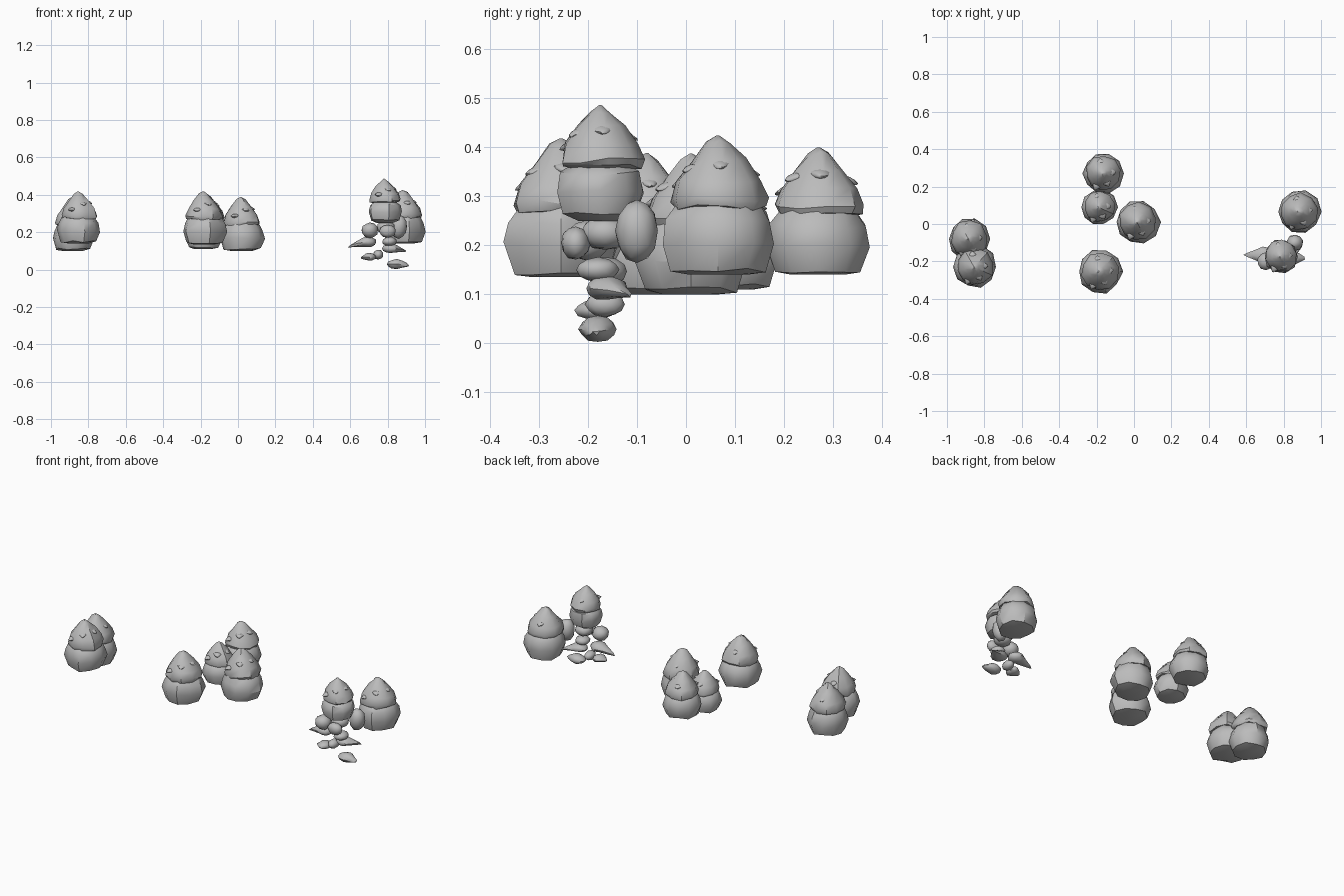
import bpy, bmesh, math, random
from mathutils import Vector

cube = bpy.data.objects.get("Cube")
if cube:
    bpy.data.objects.remove(cube, do_unlink=True)

random.seed(4)
GREY = (0.5, 0.5, 0.5, 1)
mat = bpy.data.materials.new("plain_grey")
mat.use_nodes = True
mat.diffuse_color = GREY
mat.node_tree.nodes["Principled BSDF"].inputs["Base Color"].default_value = GREY
parts = []


def finish(name, bm):
    bmesh.ops.recalc_face_normals(bm, faces=bm.faces)
    mesh = bpy.data.meshes.new(name)
    bm.to_mesh(mesh)
    bm.free()
    mesh.materials.append(mat)
    obj = bpy.data.objects.new(name, mesh)
    bpy.context.collection.objects.link(obj)
    parts.append(obj)
    return obj


def tier(name, centre, profile, width, base, height, sides=10, turn=0.0):
    """Irregular turned shape; profile holds (radius, height) as fractions."""
    bm = bmesh.new()
    x, y = centre
    rings = []
    wobble = [random.uniform(-0.05, 0.05) for _ in range(sides)]
    for r, h in profile:
        ring = []
        for i in range(sides):
            a = math.tau * i / sides + turn
            # one drawn-out corner, plus a gentle lumpy outline
            rad = width * r * (1 + 0.06 * math.cos(a - 0.4) + wobble[i]
                               + random.uniform(-0.03, 0.03))
            z = base + height * h
            if 0 < h < 1:
                z += height * random.uniform(-0.04, 0.04)
            ring.append(bm.verts.new((x + rad * math.cos(a), y + rad * math.sin(a), z)))
        rings.append(ring)
    for low, high in zip(rings, rings[1:]):
        for i in range(sides):
            j = (i + 1) % sides
            bm.faces.new((low[i], low[j], high[j], high[i]))
    bm.faces.new(rings[0])
    bm.faces.new(rings[-1])
    return finish(name, bm)


def lobe(name, centre, radii, direction=(1, 0, 0), tip=0.0):
    """Rounded lump, optionally drawn out to a point along a direction."""
    bm = bmesh.new()
    bmesh.ops.create_icosphere(bm, subdivisions=2, radius=1)
    d = Vector(direction).normalized()
    for v in bm.verts:
        t = max(0.0, v.co.dot(d))
        along = d * v.co.dot(d)
        co = along + (v.co - along) * (1 - 0.45 * t * (tip > 0))
        co *= random.uniform(0.95, 1.05)
        v.co = Vector(centre) + Vector([c * r for c, r in zip(co, radii)]) + d * tip * t ** 3
    return finish(name, bm)


# Shared outlines
SKIRT = [(0.5, 0), (0.82, 0.06), (1, 0.42), (0.92, 0.68), (0.76, 0.9), (0.5, 1)]
CROWN = [(0.6, 0), (0.95, 0.04), (1, 0.14), (0.87, 0.4), (0.55, 0.68), (0.25, 0.9), (0.03, 1)]
LUMP = [(0.5, 0), (0.85, 0.12), (1, 0.5), (0.9, 0.82), (0.55, 1)]


def flakes(name, centre, width, base, height):
    """Small ragged scales on the side of a crown."""
    for k, (a, h) in enumerate([(-1.1, 0.5), (0.1, 0.55), (-2.0, 0.3), (1.7, 0.45)]):
        r = width * (1.0 - h) * 1.05
        out = (math.cos(a), math.sin(a), -0.3)
        pos = (centre[0] + r * out[0], centre[1] + r * out[1], base + height * (h + 0.05))
        lobe(f"{name}_scale_{k + 1}", pos, (0.024, 0.024, 0.012), out, 0.006)


# Bushy trees: x, y, base, top, radius
TREES = [
    ("far_right_back", -0.885, -0.08, 0.10, 0.388, 0.113),
    ("far_right_front", -0.855, -0.23, 0.14, 0.418, 0.115),
    ("middle_back", -0.17, 0.27, 0.14, 0.40, 0.108),
    ("middle_small", -0.19, 0.09, 0.11, 0.34, 0.095),
    ("middle_left", 0.015, 0.01, 0.10, 0.387, 0.117),
    ("middle_front", -0.185, -0.255, 0.135, 0.418, 0.117),
    ("far_left", 0.88, 0.065, 0.14, 0.424, 0.117),
]
for name, x, y, base, top, rad in TREES:
    tall = top - base
    mid = base + tall * 0.46
    tier(name + "_skirt", (x, y), SKIRT, rad, base, tall * 0.56)
    tier(name + "_crown", (x, y), CROWN, rad * 0.87, mid, top - mid, turn=0.2)
    flakes(name, (x, y), rad * 0.87, mid, top - mid)

# Tall tree breaking up into loose lumps
spot = (0.78, -0.175)
tier("tall_tree_crown", spot, CROWN, 0.086, 0.355, 0.131, turn=0.2)
flakes("tall_tree", spot, 0.086, 0.355, 0.131)
tier("tall_tree_body", spot, LUMP, 0.09, 0.25, 0.118)

lobe("right_lump", (0.705, -0.20, 0.21), (0.045, 0.048, 0.042))
lobe("left_lump", (0.86, -0.10, 0.23), (0.045, 0.043, 0.066))
lobe("front_lump", (0.80, -0.225, 0.205), (0.045, 0.03, 0.035))
lobe("core_lump", (0.79, -0.165, 0.225), (0.05, 0.05, 0.035))
lobe("right_spike", (0.69, -0.165, 0.147), (0.05, 0.045, 0.03), (-1, 0, -0.3), 0.065)
lobe("centre_lump", (0.81, -0.18, 0.15), (0.04, 0.045, 0.025))
lobe("left_spike", (0.82, -0.16, 0.112), (0.05, 0.045, 0.026), (0.8, 0.5, -0.2), 0.05)
lobe("low_right_lump", (0.70, -0.185, 0.068), (0.038, 0.042, 0.022), (-1, 0, -0.2), 0.008)
lobe("low_centre_lump", (0.75, -0.165, 0.08), (0.028, 0.04, 0.026))
lobe("bottom_lump", (0.85, -0.18, 0.029), (0.055, 0.04, 0.027), (1, -0.1, -0.2), 0.015)

# Soft shading that keeps the sharper folds
bpy.ops.object.select_all(action="DESELECT")
for obj in parts:
    obj.select_set(True)
bpy.context.view_layer.objects.active = parts[0]
bpy.ops.object.shade_smooth_by_angle(angle=math.radians(40))
